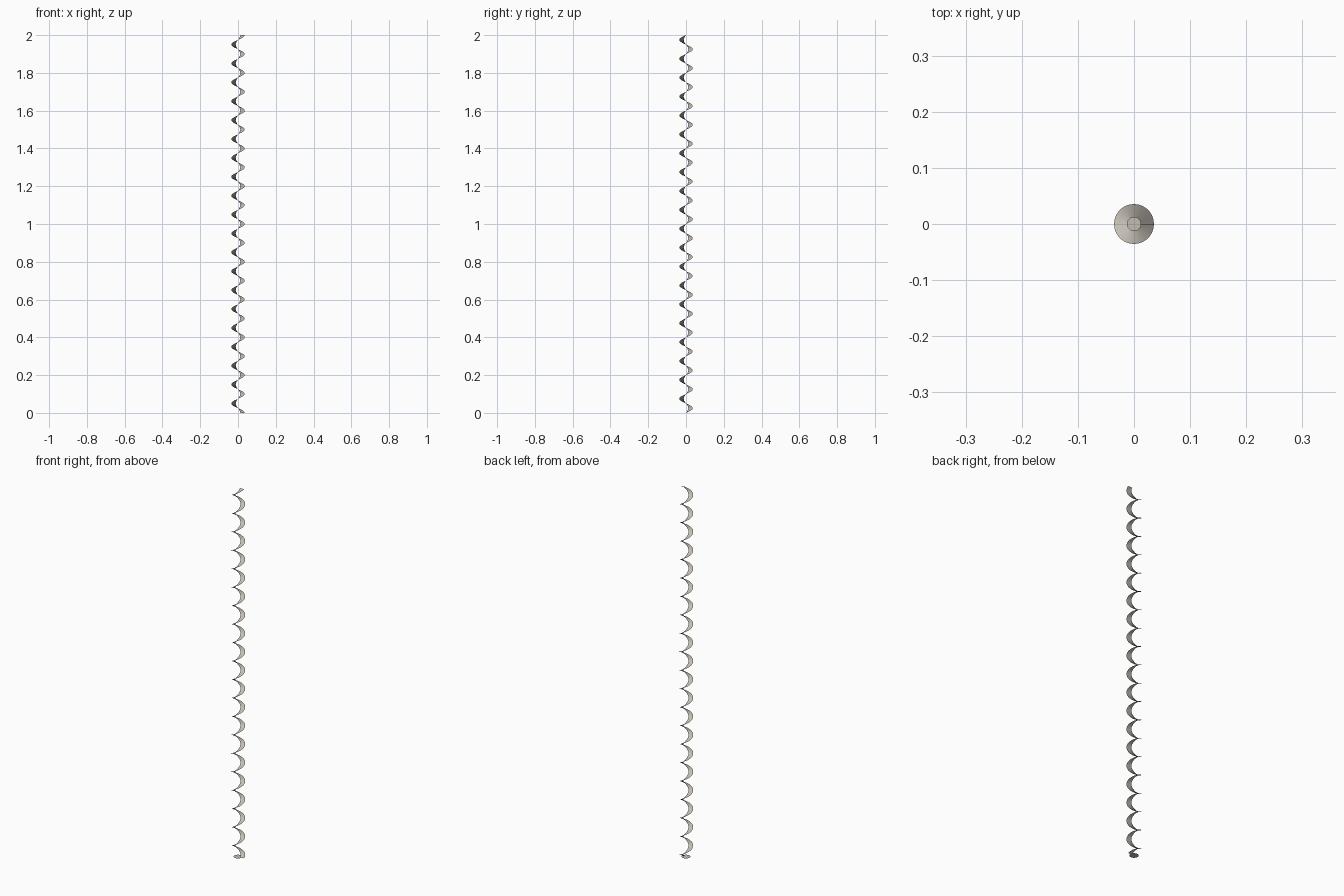
import bpy, bmesh, math

if "Cube" in bpy.data.objects:
    bpy.data.objects.remove(bpy.data.objects["Cube"])

TURNS, HEIGHT = 20, 2.0
STEPS = 36                 # segments per turn
R_IN, R_OUT = 0.012, 0.0355

grey = bpy.data.materials.new("warm grey")
grey.diffuse_color = (0.54, 0.51, 0.45, 1)
grey.use_nodes = True
grey.node_tree.nodes["Principled BSDF"].inputs["Base Color"].default_value = grey.diffuse_color


def finish(name, bm):
    mesh = bpy.data.meshes.new(name)
    bm.to_mesh(mesh)
    bm.free()
    mesh.materials.append(grey)
    obj = bpy.data.objects.new(name, mesh)
    bpy.context.collection.objects.link(obj)
    return obj


# Spiral ribbon: a radial edge swept up a right-handed helix
bm = bmesh.new()
prev = None
for i in range(TURNS * STEPS + 1):
    a = 2 * math.pi * i / STEPS
    z = HEIGHT * i / (TURNS * STEPS)
    pair = [bm.verts.new((r * math.cos(a), r * math.sin(a), z)) for r in (R_IN, R_OUT)]
    if prev:
        f = bm.faces.new((prev[0], prev[1], pair[1], pair[0]))
        f.smooth = True
    prev = pair
finish("spiral_ribbon", bm)

# Small flat disc at the foot of the spiral
bm = bmesh.new()
bmesh.ops.create_circle(bm, cap_ends=True, segments=24, radius=0.022)
finish("base_disc", bm)
